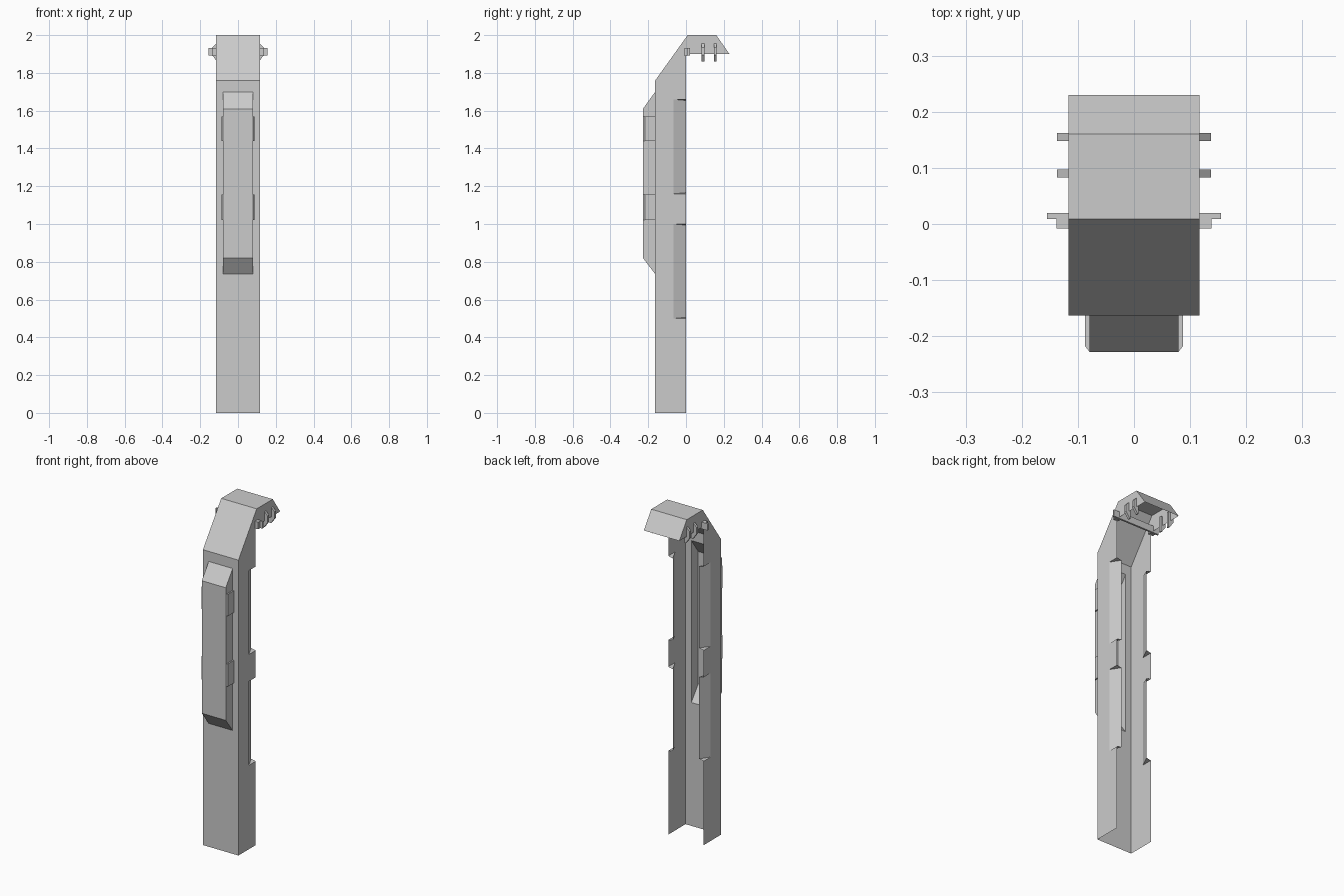
import bpy, bmesh
from mathutils import Vector

cube = bpy.data.objects.get("Cube")
if cube:
    bpy.data.objects.remove(cube)

grey = bpy.data.materials.new("plain grey")
grey.use_nodes = True
GREY = (0.6, 0.6, 0.6, 1)
grey.diffuse_color = GREY
grey.node_tree.nodes["Principled BSDF"].inputs["Base Color"].default_value = GREY

W = 0.117          # half width of the channel
FRONT = -0.163     # front plate
HINGE = -0.065     # fold line of the bent tabs
TABS = [(0.5, 1.0), (1.16, 1.66)]


def make(name, faces):
    """Build an object from a list of polygons, welding shared corners."""
    bm = bmesh.new()
    for pts in faces:
        bm.faces.new([bm.verts.new(Vector(p)) for p in pts])
    bmesh.ops.remove_doubles(bm, verts=bm.verts, dist=0.0005)
    bmesh.ops.recalc_face_normals(bm, faces=bm.faces)
    mesh = bpy.data.meshes.new(name)
    bm.to_mesh(mesh)
    bm.free()
    mesh.materials.append(grey)
    ob = bpy.data.objects.new(name, mesh)
    bpy.context.collection.objects.link(ob)
    return ob


def prism(name, outline, y0, y1):
    """Solid with an x-z outline, running from y0 to y1."""
    a = [(x, y0, z) for x, z in outline]
    b = [(x, y1, z) for x, z in outline]
    n = len(outline)
    sides = [[a[i], a[(i + 1) % n], b[(i + 1) % n], b[i]] for i in range(n)]
    return make(name, [a, b] + sides)


def rect(x0, x1, z0, z1):
    return [(x0, z0), (x1, z0), (x1, z1), (x0, z1)]


def strip(path, x0, x1):
    """Sheet across x following a y-z path."""
    return [[(x0, *p), (x1, *p), (x1, *q), (x0, *q)] for p, q in zip(path, path[1:])]


# Folded hood and sloping upper front
make("hood", strip([(FRONT, 1.76), (0.009, 2.0), (0.16, 2.0), (0.23, 1.9)], -W, W))

# Front plate with an opening behind the raised cover
C, C_LOW, C_HIGH = 0.079, 0.735, 1.70
plate = [[(x, FRONT, z) for x, z in rect(*r)] for r in (
    (-W, W, 0, C_LOW), (-W, W, C_HIGH, 1.76),
    (-W, -C, C_LOW, C_HIGH), (C, W, C_LOW, C_HIGH))]
make("front_plate", plate)

# Raised cover with chamfered ends
OUT = -0.228
cover_path = [(FRONT, C_LOW), (OUT, 0.82), (OUT, 1.61), (FRONT, C_HIGH)]
cover = strip(cover_path, -C, C)
cover += [[(s * C, y, z) for y, z in cover_path] for s in (-1, 1)]
make("front_cover", cover)

for s, side in ((1, "left"), (-1, "right")):
    # Side wall, notched where the tabs are bent inward
    outline = [(FRONT, 0), (0, 0)]
    for z0, z1 in TABS:
        outline += [(0, z0), (HINGE, z0), (HINGE, z1), (0, z1)]
    outline += [(0, 1.9), (0.23, 1.9), (0.16, 2.0), (0.009, 2.0), (FRONT, 1.76)]
    make(side + "_wall", [[(s * W, y, z) for y, z in outline]])

    # Bent tabs with small triangular ends
    tabs = []
    for z0, z1 in TABS:
        lo, hi = z0 + 0.006, z1 - 0.006
        tabs.append([(s * W, HINGE, z0), (s * (W - 0.03), 0, lo),
                     (s * (W - 0.03), 0, hi), (s * W, HINGE, z1)])
        for z, e in ((z0, lo), (z1, hi)):
            tabs.append([(s * W, HINGE, z), (s * W, 0, z), (s * (W - 0.03), 0, e)])
    make(side + "_bent_tabs", tabs)

    # Shallow louvres on the sides of the cover
    for i, (z0, z1) in enumerate([(1.02, 1.155), (1.44, 1.57)]):
        a, b, c = (s * C, OUT), (s * (C + 0.008), OUT + 0.01), (s * (C + 0.008), FRONT)
        d = (s * C, FRONT)
        faces = [[(*p, z0), (*q, z0), (*q, z1), (*p, z1)] for p, q in ((a, b), (b, c))]
        faces += [[(*p, z) for p in (a, b, c, d)] for z in (z0, z1)]
        make(f"{side}_louvre_{i + 1}", faces)

    # Hooks on the lower edge of the hood
    hook = [(s * x, z) for x, z in ((0.105, 1.86), (0.112, 1.86), (0.137, 1.895),
                                    (0.137, 1.935), (W, 1.955), (0.105, 1.955))]
    for i, y in enumerate((0.09, 0.155)):
        prism(f"{side}_hook_{i + 1}", hook, y - 0.007, y + 0.007)

    # Block holding the end of the cross bar
    prism(side + "_bar_block", rect(*sorted((s * 0.105, s * 0.138)), 1.89, 1.932),
          -0.008, 0.009)

# Bar crossing beneath the hood
prism("cross_bar", rect(-0.155, 0.155, 1.892, 1.932), 0.009, 0.02)
